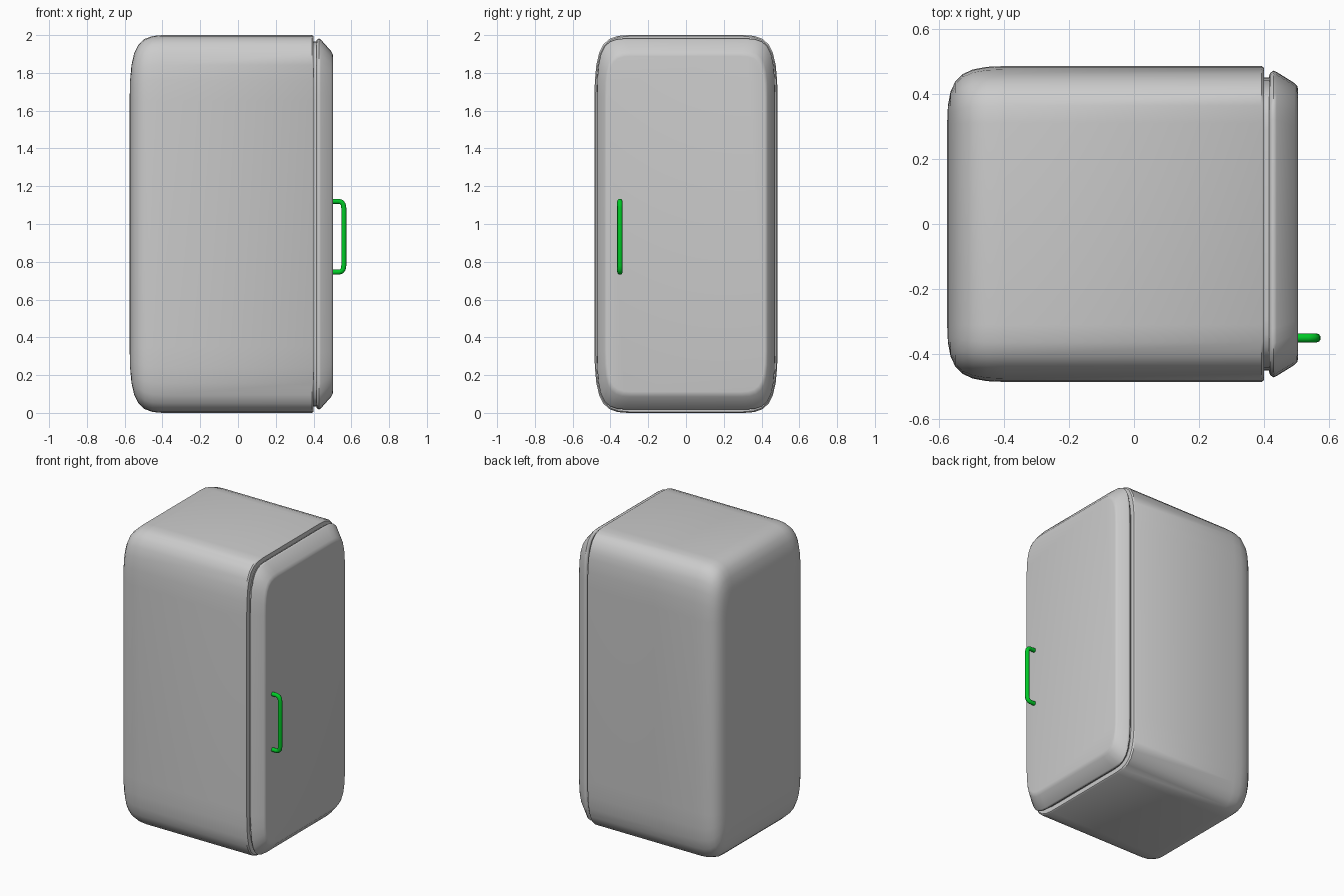
import bpy, bmesh, math

if "Cube" in bpy.data.objects:
    bpy.data.objects.remove(bpy.data.objects["Cube"])

SEG = 7


def corner(t, k=0.8):
    """Tight rounded corner from (1, 0) to (0, 1); distances left to the sharp corner."""
    f = lambda u: (1 - u) ** 3 + 3 * (1 - u) ** 2 * u * (1 - k)
    return f(t), f(1 - t)


def section(x, hy, hz, ry, rz):
    """Rounded rectangle in the yz plane, centred on z = 1."""
    quad = []
    for i in range(SEG + 1):
        a, b = corner(i / SEG)
        quad.append((hy - a * ry, hz - b * rz))
    pts = []
    for sy, sz, rev in ((1, 1, False), (1, -1, True), (-1, -1, False), (-1, 1, True)):
        for y, z in (reversed(quad) if rev else quad):
            pts.append((x, sy * y, 1 + sz * z))
    return pts


def loft(name, sections, angle=40):
    bm = bmesh.new()
    rings = [[bm.verts.new(p) for p in s] for s in sections]
    n = len(rings[0])
    for a, b in zip(rings, rings[1:]):
        for i in range(n):
            j = (i + 1) % n
            bm.faces.new((a[i], a[j], b[j], b[i]))
    bm.faces.new(rings[0])
    bm.faces.new(rings[-1])
    bmesh.ops.remove_doubles(bm, verts=bm.verts, dist=1e-5)
    bmesh.ops.recalc_face_normals(bm, faces=bm.faces)
    me = bpy.data.meshes.new(name)
    bm.to_mesh(me)
    bm.free()
    ob = bpy.data.objects.new(name, me)
    bpy.context.collection.objects.link(ob)
    smooth(ob, angle)
    return ob


def smooth(ob, angle):
    bpy.ops.object.select_all(action='DESELECT')
    ob.select_set(True)
    bpy.context.view_layer.objects.active = ob
    bpy.ops.object.shade_smooth_by_angle(angle=math.radians(angle))


# Cabinet: rounded back, straight sides, flat front rim
HY, HZ, RY, RZ = 0.485, 1.0, 0.175, 0.35
rings = []
for i in range(SEG + 1):
    left_x, left_s = corner(1 - i / SEG)
    s = left_s
    rings.append(section(-0.574 + 0.175 * left_x,
                         HY - RY * s, HZ - RZ * s, RY * (1 - s), RZ * (1 - s)))
rings.append(section(0.392, HY, HZ, RY, RZ))
rings.append(section(0.40, HY - 0.006, HZ - 0.006, RY, RZ))
loft("cabinet", rings)

# Recessed seal between cabinet and door
loft("door_seal", [section(x, 0.45, 0.965, 0.16, 0.32) for x in (0.395, 0.422)])

# Door with a thin lip and a wide sloping border
door = [(0.415, 0.455, 0.968), (0.418, 0.464, 0.977), (0.428, 0.471, 0.982),
        (0.438, 0.467, 0.977), (0.493, 0.433, 0.915), (0.501, 0.425, 0.90),
        (0.503, 0.417, 0.888)]
loft("door", [section(x, hy, hz, 0.15 - (0.471 - hy) * 0.4, 0.30 - (0.982 - hz) * 0.9)
              for x, hy, hz in door], 60)

# Handle: round bar swept along a bracket path
path = [(0.49, 1.12), (0.535, 1.12), (0.549, 1.115), (0.557, 1.104), (0.56, 1.085)]
path += [(x, 1.865 - z) for x, z in reversed(path)]
cu = bpy.data.curves.new("handle", 'CURVE')
cu.dimensions = '3D'
cu.bevel_depth = 0.014
cu.bevel_resolution = 3
cu.use_fill_caps = True
sp = cu.splines.new('POLY')
sp.points.add(len(path) - 1)
for p, (x, z) in zip(sp.points, path):
    p.co = (x, -0.35, z, 1)
handle = bpy.data.objects.new("handle", cu)
bpy.context.collection.objects.link(handle)
bpy.ops.object.select_all(action='DESELECT')
handle.select_set(True)
bpy.context.view_layer.objects.active = handle
bpy.ops.object.convert(target='MESH')
handle = bpy.context.view_layer.objects.active
smooth(handle, 50)
green = bpy.data.materials.new("green")
green.diffuse_color = (0.0, 0.6, 0.02, 1)
green.use_nodes = True
green.node_tree.nodes["Principled BSDF"].inputs["Base Color"].default_value = green.diffuse_color
handle.data.materials.clear()
handle.data.materials.append(green)
